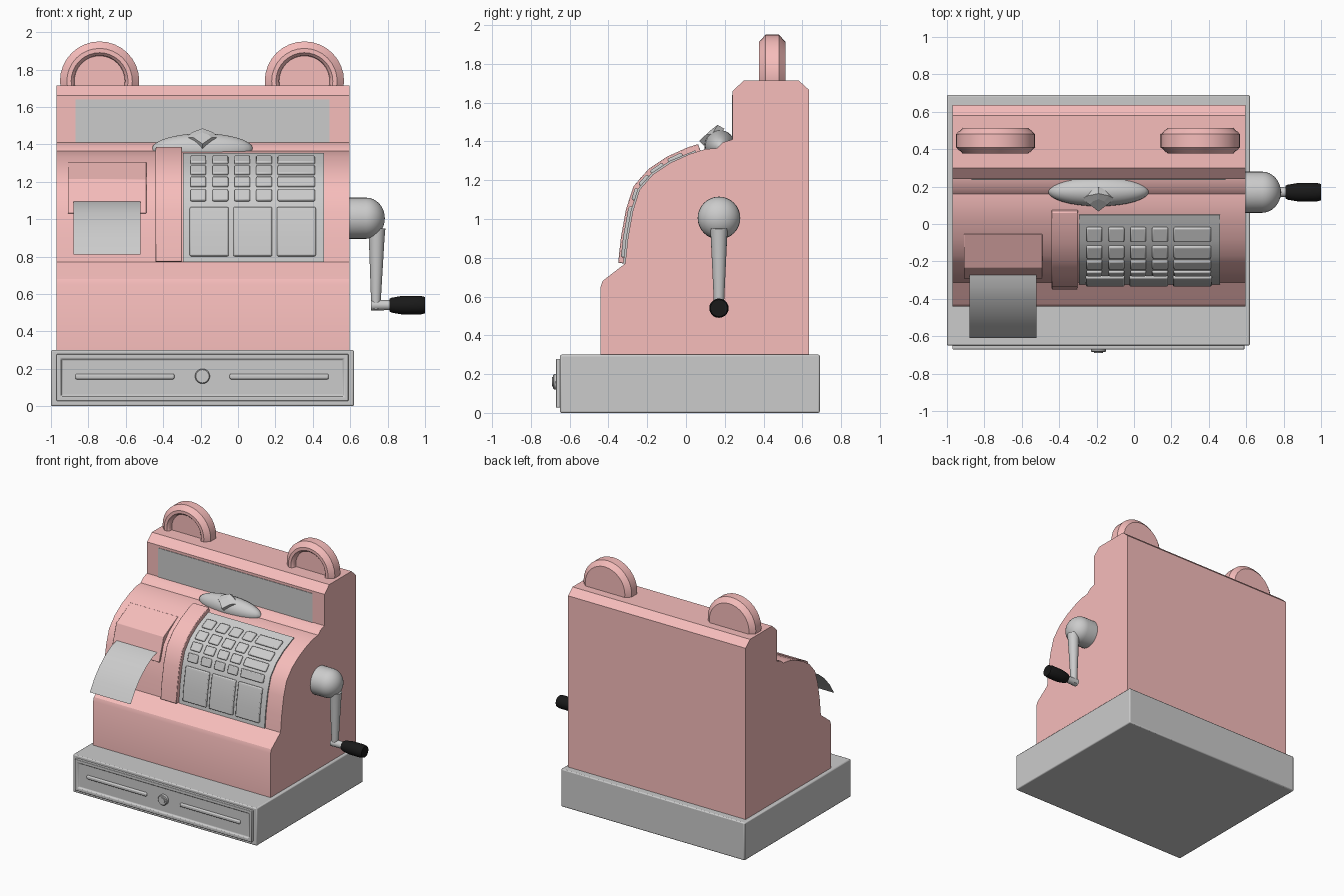
import bpy, bmesh, math
from mathutils import Matrix, Vector

if "Cube" in bpy.data.objects:
    bpy.data.objects.remove(bpy.data.objects["Cube"])


def material(name, rgb):
    m = bpy.data.materials.new(name)
    m.diffuse_color = (*rgb, 1)
    m.use_nodes = True
    m.node_tree.nodes["Principled BSDF"].inputs["Base Color"].default_value = m.diffuse_color
    return m


PINK = material("pink_enamel", (0.93, 0.51, 0.50))
BLACK = material("black_grip", (0.01, 0.01, 0.01))


def finish(bm, name, mat=None, bevel=0, smooth=30):
    bmesh.ops.recalc_face_normals(bm, faces=bm.faces)
    me = bpy.data.meshes.new(name)
    bm.to_mesh(me)
    bm.free()
    ob = bpy.data.objects.new(name, me)
    bpy.context.collection.objects.link(ob)
    if mat:
        me.materials.append(mat)
    if bevel:
        b = ob.modifiers.new("bevel", 'BEVEL')
        b.width, b.segments, b.limit_method = bevel, 2, 'ANGLE'
    if smooth:
        bpy.ops.object.select_all(action='DESELECT')
        ob.select_set(True)
        bpy.context.view_layer.objects.active = ob
        bpy.ops.object.shade_smooth_by_angle(angle=math.radians(smooth))
    return ob


def prism(name, pts, x0, x1, mat=None, bevel=0, smooth=30):
    """Extrude a (y, z) outline from x0 to x1."""
    bm = bmesh.new()
    f = bm.faces.new([bm.verts.new((x0, y, z)) for y, z in pts])
    new = bmesh.ops.extrude_face_region(bm, geom=[f])["geom"]
    bmesh.ops.translate(bm, vec=(x1 - x0, 0, 0),
                        verts=[v for v in new if isinstance(v, bmesh.types.BMVert)])
    return finish(bm, name, mat, bevel, smooth)


def box(name, x0, x1, y0, y1, z0, z1, mat=None, bevel=0):
    return prism(name, [(y0, z0), (y1, z0), (y1, z1), (y0, z1)], x0, x1, mat, bevel)


def lathe(name, profile, center, axis, mat=None, steps=32):
    """Revolve (radius, height) points; axis is the direction of height."""
    bm = bmesh.new()
    vs = [bm.verts.new((r, 0, h)) for r, h in profile]
    es = [bm.edges.new(p) for p in zip(vs, vs[1:])]
    bmesh.ops.spin(bm, geom=vs + es, cent=(0, 0, 0), axis=(0, 0, 1),
                   angle=math.tau, steps=steps)
    bmesh.ops.remove_doubles(bm, verts=bm.verts, dist=1e-4)
    rot = Vector((0, 0, 1)).rotation_difference(Vector(axis)).to_matrix().to_4x4()
    bm.transform(Matrix.Translation(center) @ rot)
    return finish(bm, name, mat)


# curved keyboard slope of the body (y, z)
ARC = [(-0.314, 0.77), (-0.30, 0.90), (-0.275, 1.04), (-0.24, 1.15), (-0.17, 1.23),
       (-0.08, 1.29), (0.02, 1.335), (0.10, 1.36)]


def arc_y(z):
    for (y0, z0), (y1, z1) in zip(ARC, ARC[1:]):
        if z <= z1 or z1 == ARC[-1][1]:
            return y0 + (y1 - y0) * (z - z0) / (z1 - z0)


def at(z, off):
    """Point on the slope at height z, pushed out along its normal."""
    a, b = max(z - 0.03, 0.77), min(z + 0.03, 1.36)
    t = Vector((arc_y(b) - arc_y(a), b - a)).normalized()
    return (arc_y(z) - t.y * off, z + t.x * off)


def slab(name, x0, x1, z0, z1, low, high, mat=None, bevel=0):
    zs = [z0] + [z for _, z in ARC if z0 + 0.01 < z < z1 - 0.01] + [z1]
    prism(name, [at(z, low) for z in zs] + [at(z, high) for z in reversed(zs)],
          x0, x1, mat, bevel)


# cash drawer base
box("drawer_base", -1.0, 0.62, -0.65, 0.69, 0, 0.30, bevel=0.008)

# drawer front with a raised rim and recessed centre
bm = bmesh.new()
bmesh.ops.create_cube(bm, size=1)
bm.transform(Matrix.Translation((-0.19, -0.655, 0.153)) @ Matrix.Diagonal((1.56, 0.032, 0.25, 1)))
front = [f for f in bm.faces if f.calc_center_median().y < -0.665]
bmesh.ops.inset_region(bm, faces=front, thickness=0.012)
bmesh.ops.inset_region(bm, faces=front, thickness=0.02)
bmesh.ops.inset_region(bm, faces=front, thickness=0.012, depth=-0.012)
finish(bm, "drawer_front", bevel=0.004)

# drawer trim bars and lock
for side, x0 in (("left", -0.87), ("right", -0.045)):
    box("drawer_trim_" + side, x0, x0 + 0.53, -0.672, -0.65, 0.143, 0.173, bevel=0.009)
lathe("drawer_lock", [(0, 0), (0.04, 0), (0.04, 0.03), (0.035, 0.035), (0.024, 0.035),
                      (0.024, 0.04), (0, 0.04)], (-0.19, -0.65, 0.16), (0, -1, 0), steps=24)

# main body
prism("body", [(-0.44, 0.29), (-0.44, 0.65), (-0.43, 0.68), (-0.405, 0.70)] + ARC +
      [(0.16, 1.365), (0.19, 1.395), (0.24, 1.41), (0.24, 1.66), (0.30, 1.715),
       (0.58, 1.715), (0.635, 1.665), (0.635, 0.29)], -0.97, 0.595, PINK)

# display window
box("display_window", -0.87, 0.49, 0.236, 0.26, 1.405, 1.64)

# half-round top ornaments, dished at the front
for side, x in (("left", -0.74), ("right", 0.355)):
    lathe("top_arch_" + side,
          [(0, 0.03), (0.135, 0.03), (0.14, 0.055), (0.152, 0.068), (0.175, 0.068),
           (0.212, 0.035), (0.212, -0.035), (0.175, -0.068), (0, -0.068)],
          (x, 0.445, 1.738), (0, -1, 0), PINK)

# divider column and keyboard plate
slab("divider_column", -0.44, -0.30, 0.77, 1.352, -0.03, 0.036, PINK, 0.004)
slab("key_plate", -0.295, 0.46, 0.77, 1.345, -0.03, 0.01)

# keys: four small rows with a wide key each, and three big keys
cols = [(-0.255, -0.17), (-0.137, -0.052), (-0.02, 0.065), (0.097, 0.182), (0.212, 0.412)]
rows = [(1.092, 1.15), (1.165, 1.213), (1.228, 1.27), (1.286, 1.32)]
for r, (z0, z1) in enumerate(rows):
    for c, (x0, x1) in enumerate(cols):
        slab(f"key_{r}_{c}", x0, x1, z0, z1, -0.01, 0.025, bevel=0.008)
for i in range(3):
    x = -0.258 + 0.233 * i
    slab(f"big_key_{i}", x, x + 0.208, 0.80, 1.06, -0.01, 0.025, bevel=0.008)

# receipt cover
prism("receipt_cover", [(-0.055, 1.306), (-0.235, 1.213), (-0.293, 1.03),
                        (-0.23, 1.03), (-0.05, 1.26)], -0.91, -0.49, PINK, 0.003)

# receipt paper, a thin curved sheet
bm = bmesh.new()
sheet = [(-0.25, 1.10), (-0.33, 1.08), (-0.41, 1.035), (-0.49, 0.97), (-0.555, 0.895), (-0.61, 0.81)]
pairs = [[bm.verts.new((x, y, z)) for x in (-0.88, -0.52)] for y, z in sheet]
for a, b in zip(pairs, pairs[1:]):
    bm.faces.new((a[0], b[0], b[1], a[1]))
finish(bm, "receipt_paper")

# crest: flattened lens with a faceted gem
bm = bmesh.new()
bmesh.ops.create_uvsphere(bm, u_segments=32, v_segments=16, radius=1)
bm.transform(Matrix.Translation((-0.19, 0.175, 1.375)) @ Matrix.Diagonal((0.27, 0.08, 0.083, 1)))
finish(bm, "crest_lens")
bm = bmesh.new()
outline = [(-0.088, 1.437), (-0.055, 1.465), (0, 1.485), (0.055, 1.465), (0.088, 1.437), (0, 1.375)]
rings = [[bm.verts.new((-0.19 + x * s, y + (z - 1.43) * 0.6, 1.435 + (z - 1.435) * s))
          for x, z in outline] for s, y in ((0.6, 0.165), (1, 0.13), (0.55, 0.1))]
for a, b in zip(rings, rings[1:]):
    for i in range(6):
        j = (i + 1) % 6
        bm.faces.new((a[i], a[j], b[j], b[i]))
bm.faces.new(rings[0])
bm.faces.new(rings[-1])
finish(bm, "crest_gem", smooth=0)

# side crank: domed hub, tapered arm, elbow pin and grip
dome = [(0.11 * math.cos(a), 0.095 + 0.10 * math.sin(a))
        for a in (math.pi / 2 * i / 8 for i in range(8))]
lathe("crank_hub", [(0, -0.01), (0.11, -0.01)] + dome + [(0, 0.195)], (0.59, 0.17, 1.005), (1, 0, 0))
lathe("crank_arm", [(0, 0), (0.046, 0), (0.042, 0.05), (0.024, 0.43), (0, 0.43)],
      (0.742, 0.17, 0.95), (-0.012, 0, -1), steps=20)
lathe("crank_pin", [(0, 0), (0.029, 0), (0.026, 0.11), (0, 0.11)],
      (0.712, 0.17, 0.54), (1, 0, 0), steps=20)
lathe("crank_grip", [(0, 0), (0.034, 0), (0.04, 0.012), (0.05, 0.07), (0.05, 0.165),
                     (0.044, 0.19), (0, 0.19)], (0.81, 0.17, 0.54), (1, 0, 0), BLACK, 20)
